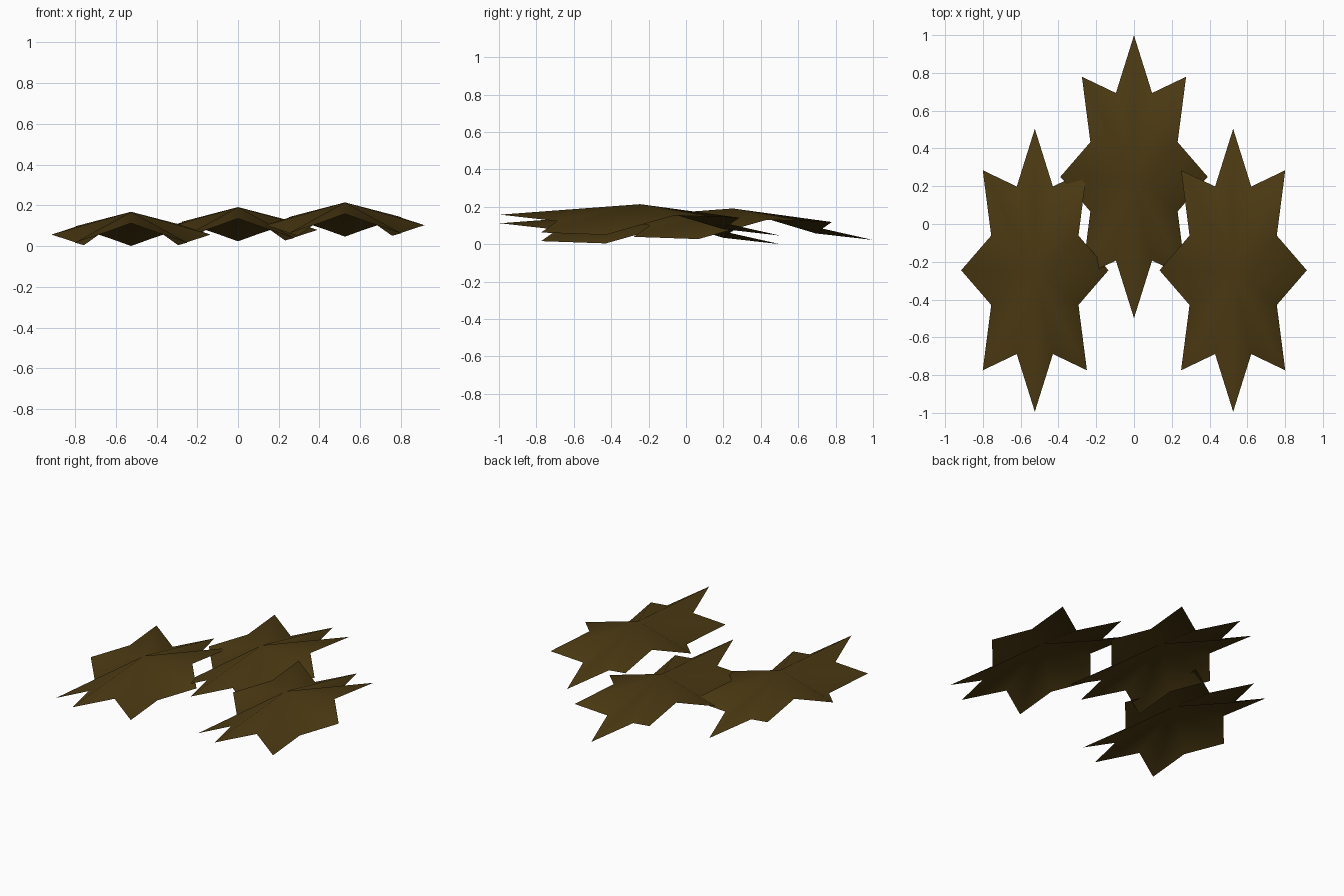
import bpy
import math

if "Cube" in bpy.data.objects:
    bpy.data.objects.remove(bpy.data.objects["Cube"])

# Single dark olive-brown colour
leaf_mat = bpy.data.materials.new("dark olive brown")
leaf_mat.diffuse_color = (0.07, 0.041, 0.006, 1.0)
leaf_mat.use_nodes = True
leaf_mat.node_tree.nodes["Principled BSDF"].inputs["Base Color"].default_value = leaf_mat.diffuse_color

TIP, NOTCH, STRETCH = 0.39, 0.25, 1.92   # star radii and lengthening along y
POINTS = 8


def star_leaf(name, x, y, apex):
    """Eight-pointed star fan, domed, with a three-fold wavy rim."""
    n = POINTS * 2
    verts = [(0, 0, 0)]
    for i in range(n):
        a = i * 2 * math.pi / n
        r = NOTCH if i % 2 else TIP
        # mirror the wave so left and right halves match
        wave = math.sin(3 * a)
        verts.append((r * math.cos(a), r * STRETCH * math.sin(a), -0.112 + 0.056 * wave))
    faces = [(0, 1 + i, 1 + (i + 1) % n) for i in range(n)]
    mesh = bpy.data.meshes.new(name)
    mesh.from_pydata(verts, [], faces)
    mesh.materials.append(leaf_mat)
    for p in mesh.polygons:
        p.use_smooth = True
    obj = bpy.data.objects.new(name, mesh)
    obj.location = (x, y, apex)
    bpy.context.collection.objects.link(obj)
    return obj


# Three leaves, each slightly higher than the last
star_leaf("left_leaf", -0.525, -0.245, 0.168)
star_leaf("back_leaf", 0.0, 0.25, 0.191)
star_leaf("right_leaf", 0.525, -0.245, 0.214)
